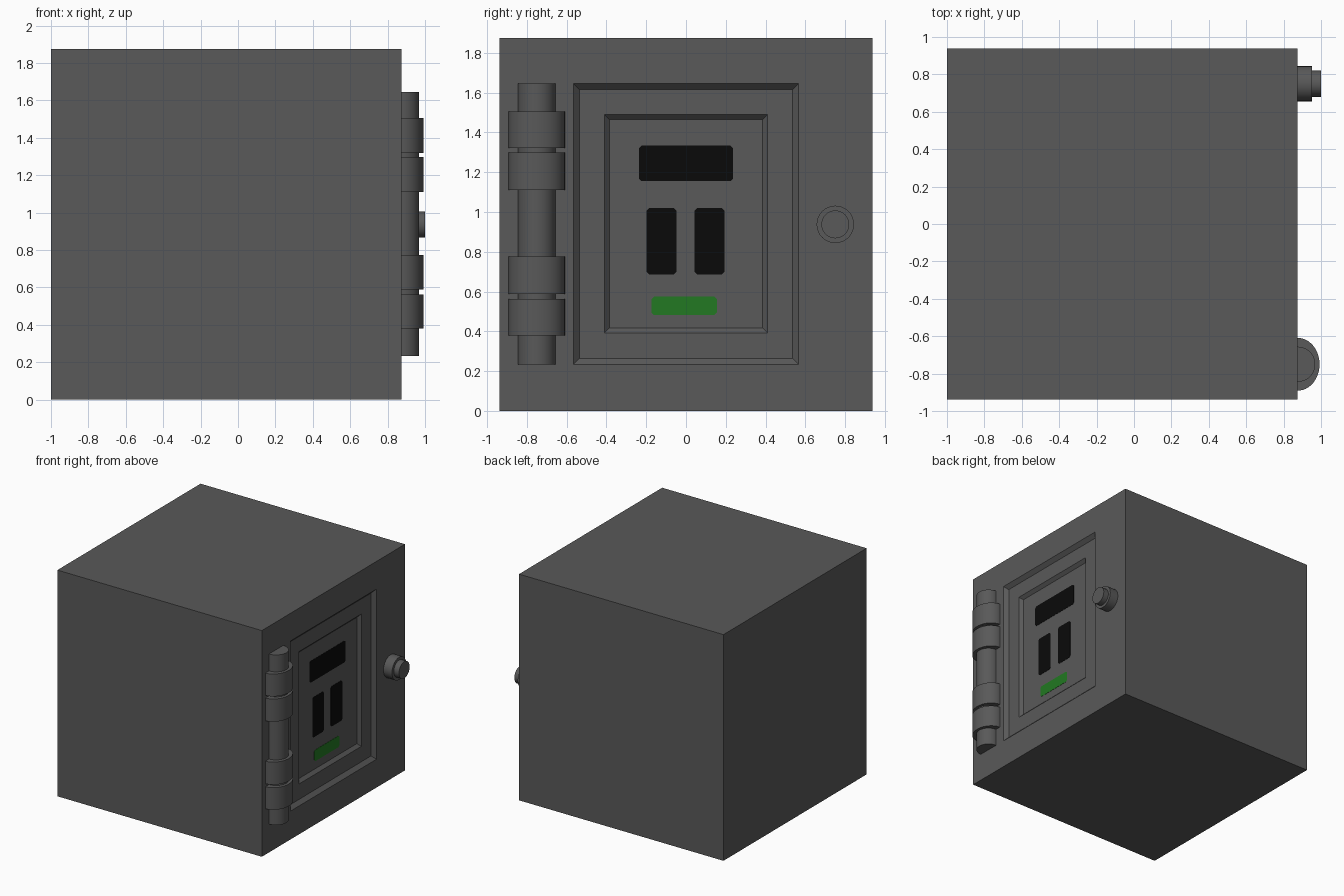
import bpy, bmesh, math

if "Cube" in bpy.data.objects:
    bpy.data.objects.remove(bpy.data.objects["Cube"])


def material(name, rgb):
    m = bpy.data.materials.new(name)
    m.diffuse_color = (*rgb, 1)
    m.use_nodes = True
    m.node_tree.nodes["Principled BSDF"].inputs["Base Color"].default_value = m.diffuse_color
    return m


GREY = material("dark_grey", (0.1, 0.1, 0.1))
BLACK = material("black", (0.003, 0.003, 0.003))
GREEN = material("green", (0.016, 0.19, 0.016))
FACE_X = 0.875          # plane of the door side


def loft(name, rings, mat, smooth=False):
    """Bridge equal-length rings of points and cap both ends."""
    bm = bmesh.new()
    loops = [[bm.verts.new(p) for p in ring] for ring in rings]
    n = len(loops[0])
    for a, b in zip(loops, loops[1:]):
        for i in range(n):
            j = (i + 1) % n
            bm.faces.new((a[i], a[j], b[j], b[i])).smooth = smooth
    bm.faces.new(loops[0][::-1])
    bm.faces.new(loops[-1])
    bmesh.ops.recalc_face_normals(bm, faces=bm.faces)
    for e in bm.edges:
        if len(e.link_faces) == 2 and e.calc_face_angle() > math.radians(30):
            e.smooth = False
    me = bpy.data.meshes.new(name)
    bm.to_mesh(me)
    bm.free()
    me.materials.append(mat)
    ob = bpy.data.objects.new(name, me)
    bpy.context.collection.objects.link(ob)
    return ob


def rect(x, y, z0, z1):
    return [(x, -y, z0), (x, y, z0), (x, y, z1), (x, -y, z1)]


# Box body with a door recessed in two bevelled steps
loft("safe_body", [
    rect(-1, 0.9375, 0, 1.875),
    rect(FACE_X, 0.9375, 0, 1.875),
    rect(FACE_X, 0.565, 0.235, 1.645),
    rect(FACE_X - 0.03, 0.535, 0.265, 1.615),
    rect(FACE_X - 0.03, 0.41, 0.393, 1.49),
    rect(FACE_X - 0.055, 0.385, 0.418, 1.465),
], GREY)


# Painted panels on the door, with clipped corners
def panel(name, y0, y1, z0, z1, mat, c=0.013):
    def ring(x):
        return [(x, y0 + c, z0), (x, y1 - c, z0), (x, y1, z0 + c), (x, y1, z1 - c),
                (x, y1 - c, z1), (x, y0 + c, z1), (x, y0, z1 - c), (x, y0, z0 + c)]
    x = FACE_X - 0.055
    loft(name, [ring(x - 0.002), ring(x + 0.002)], mat)


panel("display_panel", -0.237, 0.237, 1.155, 1.333, BLACK)
panel("left_slot", -0.198, -0.048, 0.687, 1.02, BLACK)
panel("right_slot", 0.043, 0.193, 0.687, 1.02, BLACK)
panel("green_indicator", -0.174, 0.155, 0.482, 0.575, GREEN)


# Half-round hinge parts standing on the door side
def half_round(name, rx, ry, z0, z1):
    def ring(z):
        return [(FACE_X + rx * math.sin(math.pi * i / 24),
                 -0.75 + ry * math.cos(math.pi * i / 24), z) for i in range(25)]
    loft(name, [ring(z0), ring(z1)], GREY, True)


half_round("hinge_pin", 0.094, 0.094, 0.235, 1.645)
for i, (z0, z1) in enumerate([(0.38, 0.563), (0.588, 0.775), (1.11, 1.298), (1.32, 1.505)]):
    half_round(f"hinge_knuckle_{i + 1}", 0.117, 0.141, z0, z1)


# Round stepped knob
def disc(x, r):
    return [(x, 0.75 + r * math.cos(math.tau * i / 32),
             0.9375 + r * math.sin(math.tau * i / 32)) for i in range(32)]


loft("knob", [disc(FACE_X, 0.094), disc(0.953, 0.094), disc(0.953, 0.07), disc(1.0, 0.07)],
     GREY, True)
